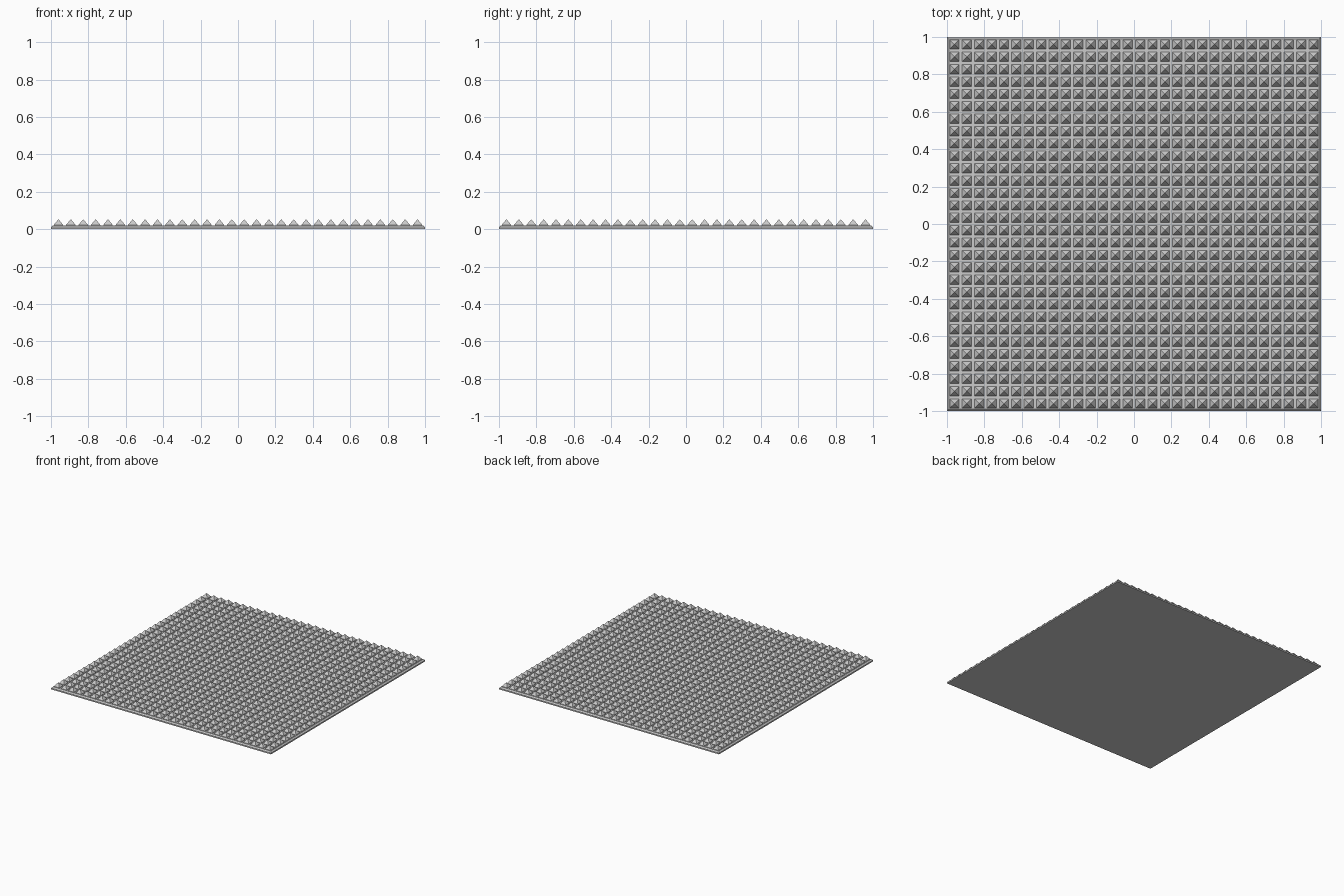
import bpy, bmesh

if "Cube" in bpy.data.objects:
    bpy.data.objects.remove(bpy.data.objects["Cube"])

N = 30            # studs per side
PITCH = 0.0662    # stud spacing
BASE_TOP = 0.02


def make_object(name, bm):
    mesh = bpy.data.meshes.new(name)
    bmesh.ops.recalc_face_normals(bm, faces=bm.faces)
    bm.to_mesh(mesh)
    bm.free()
    obj = bpy.data.objects.new(name, mesh)
    bpy.context.collection.objects.link(obj)
    return obj


def loft_square(bm, levels, cx=0, cy=0):
    """Stack square rings given as (half width, z); half width 0 closes to a point."""
    rings = []
    for h, z in levels:
        corners = [(0, 0)] if h == 0 else [(-h, -h), (h, -h), (h, h), (-h, h)]
        rings.append([bm.verts.new((cx + x, cy + y, z)) for x, y in corners])
    bm.faces.new(rings[0][::-1])
    for a, b in zip(rings, rings[1:]):
        for i in range(4):
            j = (i + 1) % 4
            top = [b[0]] if len(b) == 1 else [b[j], b[i]]
            bm.faces.new([a[i], a[j]] + top)
    if len(rings[-1]) == 4:
        bm.faces.new(rings[-1])


# Thin square slab with a small chamfer around the top
bm = bmesh.new()
loft_square(bm, [(1.0, 0), (1.0, 0.011), (0.99, BASE_TOP)])
make_object("base_plate", bm)

# Grid of pyramid studs
bm = bmesh.new()
for i in range(N):
    for j in range(N):
        loft_square(bm, [(0.025, BASE_TOP - 0.002), (0.025, BASE_TOP + 0.003), (0, 0.053)],
                    (i - (N - 1) / 2) * PITCH, (j - (N - 1) / 2) * PITCH)
make_object("pyramid_studs", bm)
